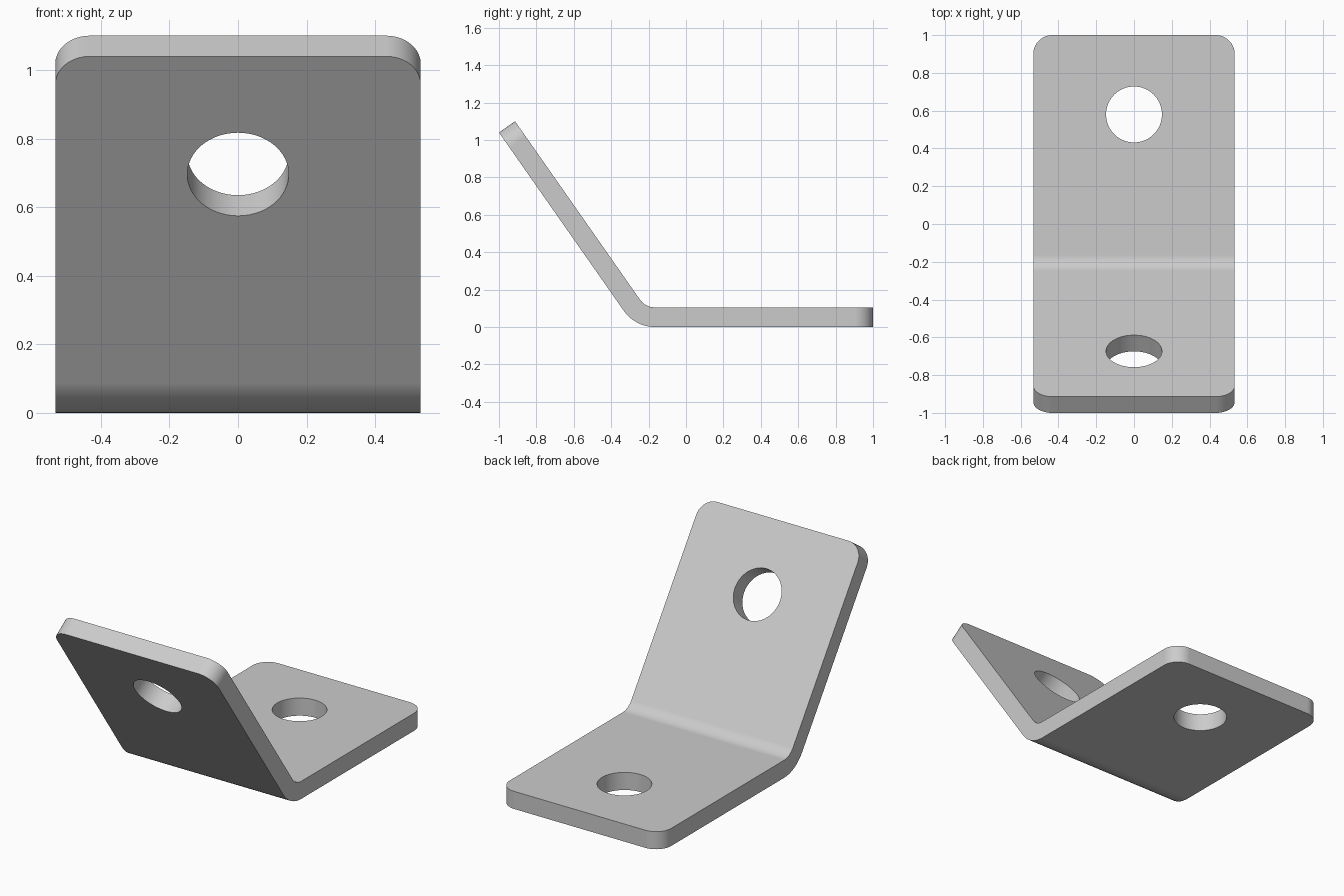
import bpy, bmesh
from math import sin, cos, tan, radians
from mathutils import Vector

if "Cube" in bpy.data.objects:
    bpy.data.objects.remove(bpy.data.objects["Cube"], do_unlink=True)

HALF_WIDTH = 0.533
THICK = 0.105
BEND = radians(55)
INNER_R = 0.1
OUTER_R = INNER_R + THICK
BEND_Y = -0.165          # where the flat leg starts to curve
CORNER_R = 0.1
HOLE_R = 0.148
HOLE_INSET = 0.42        # hole centre to leg end
ARC_STEPS = 10

# Tilted leg directions in the side plane
along = Vector((0, -cos(BEND), sin(BEND)))
normal = Vector((0, sin(BEND), cos(BEND)))
centre = Vector((0, BEND_Y, OUTER_R))
leg_length = (1 + BEND_Y - OUTER_R * sin(BEND)) / cos(BEND)


def side_line(radius):
    """One face of the bent sheet, from the flat end to the raised end."""
    points = [Vector((0, 1, OUTER_R - radius))]
    for i in range(ARC_STEPS + 1):
        a = BEND * i / ARC_STEPS
        points.append(centre - radius * Vector((0, sin(a), cos(a))))
    points.append(points[-1] + along * leg_length)
    return points


# Bent sheet, extruded across its width
profile = side_line(OUTER_R) + side_line(INNER_R)[::-1]
bm = bmesh.new()
shift = Vector((HALF_WIDTH, 0, 0))
face = bm.faces.new([bm.verts.new(p - shift) for p in profile])
result = bmesh.ops.extrude_face_region(bm, geom=[face])
moved = [g for g in result["geom"] if isinstance(g, bmesh.types.BMVert)]
bmesh.ops.translate(bm, verts=moved, vec=shift * 2)

# Rounded outer corners
corners = [e for e in bm.edges if abs(e.calc_length() - THICK) < 0.002]
bmesh.ops.bevel(bm, geom=corners, offset=CORNER_R, offset_type='OFFSET',
                segments=10, profile=0.5, affect='EDGES')
bmesh.ops.recalc_face_normals(bm, faces=bm.faces)
mesh = bpy.data.meshes.new("bent_bracket")
bm.to_mesh(mesh)
bm.free()
bracket = bpy.data.objects.new("bent_bracket", mesh)
bpy.context.collection.objects.link(bracket)
bpy.context.view_layer.objects.active = bracket


def drill(location, tilt):
    """Cut a round bolt hole through the sheet."""
    bpy.ops.mesh.primitive_cylinder_add(vertices=64, radius=HOLE_R, depth=0.4,
                                        location=location, rotation=(tilt, 0, 0))
    cutter = bpy.context.object
    cutter.name = "hole_cutter"
    cutter.hide_render = True
    bpy.context.view_layer.objects.active = bracket
    mod = bracket.modifiers.new("bolt_hole", 'BOOLEAN')
    mod.operation = 'DIFFERENCE'
    mod.solver = 'EXACT'
    mod.object = cutter
    bpy.ops.object.modifier_apply(modifier=mod.name)
    bpy.data.objects.remove(cutter, do_unlink=True)


raised_end = side_line(OUTER_R)[-1]
drill((0, 1 - HOLE_INSET, THICK / 2), 0)
drill(raised_end - along * HOLE_INSET + normal * THICK / 2, -BEND)

# Plain grey metal
grey = bpy.data.materials.new("grey_metal")
grey.use_nodes = True
colour = (0.6, 0.6, 0.6, 1)
grey.diffuse_color = colour
grey.node_tree.nodes["Principled BSDF"].inputs["Base Color"].default_value = colour
bracket.data.materials.clear()
bracket.data.materials.append(grey)

# Smooth curves, crisp edges
bpy.ops.object.select_all(action='DESELECT')
bracket.select_set(True)
bpy.context.view_layer.objects.active = bracket
bpy.ops.object.shade_smooth_by_angle(angle=radians(30))
weighted = bracket.modifiers.new("even_shading", 'WEIGHTED_NORMAL')
weighted.keep_sharp = True
